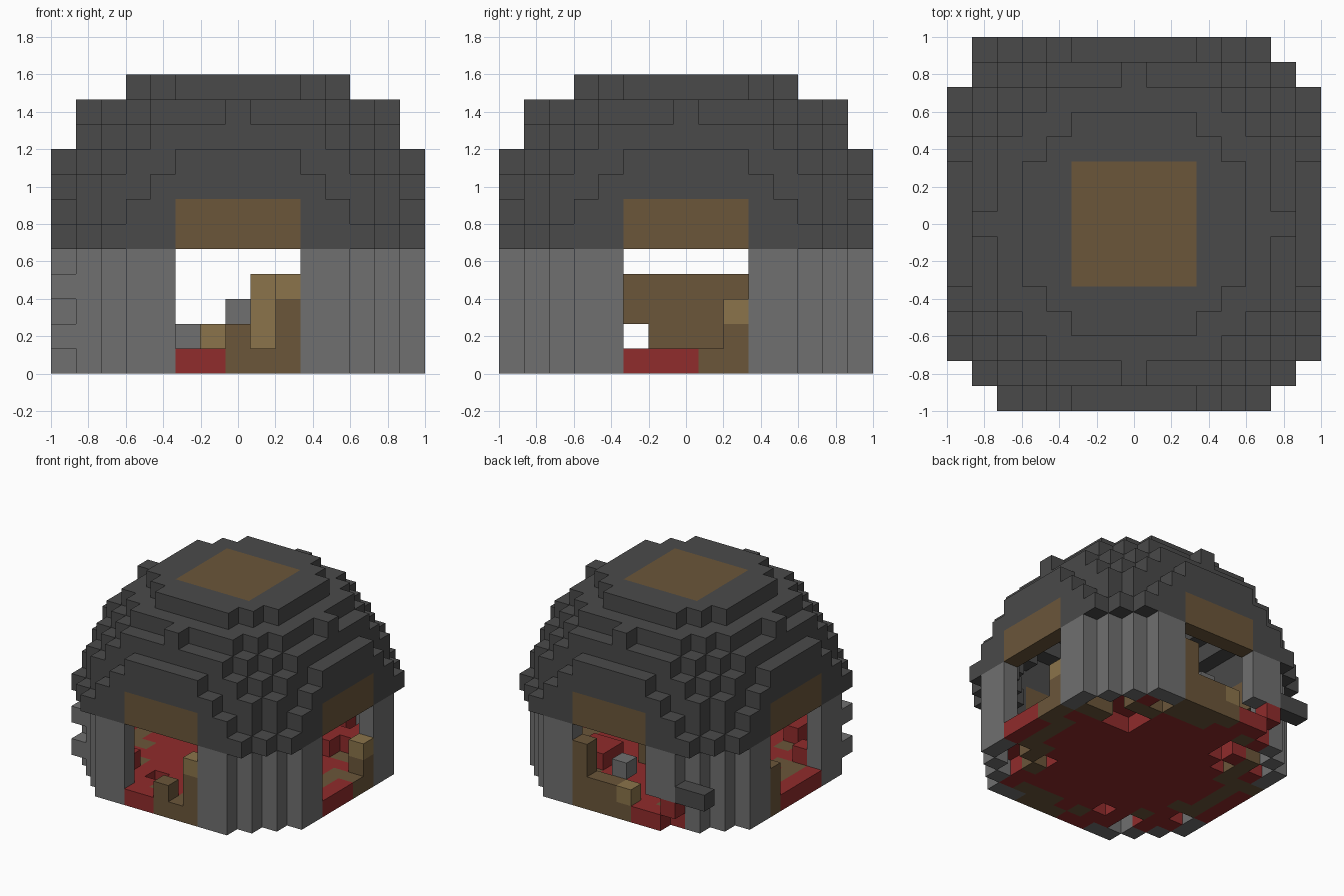
import bpy
import bmesh
import random
from mathutils import Vector

cube = bpy.data.objects.get("Cube")
if cube:
    bpy.data.objects.remove(cube, do_unlink=True)

S = 2 / 15          # block size
MID = 4             # block layer at the dome's centre
random.seed(4)


def material(name, rgb):
    m = bpy.data.materials.new(name)
    m.use_nodes = True
    m.diffuse_color = (*rgb, 1)
    m.node_tree.nodes["Principled BSDF"].inputs["Base Color"].default_value = (*rgb, 1)
    return m


MATS = {
    "stone": material("grey stone", (0.162, 0.162, 0.162)),
    "slate": material("dark slate", (0.068, 0.068, 0.068)),
    "plank": material("brown plank", (0.147, 0.093, 0.042)),
    "oak": material("light oak", (0.258, 0.174, 0.069)),
    "carpet": material("red carpet", (0.28, 0.025, 0.025)),
}
PARTS = {}          # part name -> (material, set of cells)
grid = range(-7, 8)


def part(name, mat, cells):
    cells = set(cells)
    for _, other in PARTS.values():
        other -= cells
    PARTS[name] = (mat, cells)


def box(xs, ys, zs):
    """All cells between inclusive (low, high) pairs."""
    return {(x, y, z) for x in range(xs[0], xs[1] + 1)
            for y in range(ys[0], ys[1] + 1) for z in range(zs[0], zs[1] + 1)}


def in_ball(x, y, z):
    return x * x + y * y + (z - MID) ** 2 <= 72


def in_ring(x, y):
    return x * x + y * y <= 70


# Round wall with a square doorway on each side
wall = {(x, y, z) for x in grid for y in grid for z in range(5)
        if in_ring(x, y) and not all(in_ring(x + a, y + b)
                                     for a, b in ((1, 0), (-1, 0), (0, 1), (0, -1)))}
wall -= box((-2, 2), (-7, 7), (0, 3)) | box((-7, 7), (-2, 2), (0, 3))
wall -= box((-4, -3), (7, 7), (0, 1))
wall |= {(-7, -5, 1), (-7, -5, 3)}
part("wall", "stone", wall)

# Stepped dome shell with a wider eave course
dome = {(x, y, z) for x in grid for y in grid for z in range(5, 12)
        if in_ball(x, y, z) and not all(in_ball(x + a, y + b, z + c) for a, b, c in
                                        ((1, 0, 0), (-1, 0, 0), (0, 1, 0), (0, -1, 0), (0, 0, 1)))}
dome |= {(x, y, 5) for x in grid for y in grid if 50 <= x * x + y * y <= 74}
part("dome", "slate", dome)
part("side_ledge", "slate", box((-6, -5), (7, 7), (2, 2)))

# Brown panels over the doorways and on the crown
panels = box((-2, 2), (-2, 2), (11, 11))
for s in (-7, 7):
    panels |= box((-2, 2), (s, s), (5, 6)) | box((s, s), (-2, 2), (5, 6))
part("panels", "plank", panels)

# Carpet floor with a broken wooden border and a few raised tiles
inside = {(x, y) for x in grid for y in grid if in_ring(x, y) and (x, y, 0) not in wall}
inside |= {(-4, 7), (-3, 7)}
carpet = {(x, y, 0) for x, y in inside}
border = {(x, y, 0) for x, y in sorted(inside)
          if 26 < x * x + y * y < 46 and random.random() < 0.6}
raised = {(x, y) for x, y in sorted(inside)
          if min(abs(x), abs(y)) >= 3 and random.random() < 0.3}
carpet -= {(x, y, 0) for x, y in raised} | {(-2, -5, 0)}
carpet |= {(x, y, 1) for x, y in raised}
part("carpet", "carpet", carpet)
part("floor_border", "plank", border & carpet)

# Inner partition
part("partition", "plank", box((1, 1), (-2, 2), (1, 3)) - {(1, -2, 1)})
part("partition_post", "oak", box((1, 1), (-3, -3), (1, 3)))

# Door frames and sills
part("front_door_post", "plank", box((2, 2), (-7, -7), (0, 2)))
part("front_sill", "plank", box((0, 0), (-7, -7), (0, 1)) | {(1, -7, 0)})
part("back_door_post", "plank", box((2, 2), (7, 7), (0, 3)))
part("back_sill", "plank", box((0, 1), (7, 7), (0, 1)) | {(-1, 7, 0)})
part("left_door_post", "plank", box((7, 7), (2, 2), (0, 1)) | {(7, 1, 0)})
part("right_door_post", "plank", box((-7, -7), (2, 2), (0, 2)))
part("oak_blocks", "oak", {(2, -7, 3), (-1, 7, 1), (7, 2, 2)})
part("inner_stones", "stone", {(-2, 5, 1), (0, 6, 2)})

# Turn the cells of each part into a mesh of its exposed faces
solid = set().union(*(cells for _, cells in PARTS.values()))
for name, (mat, cells) in PARTS.items():
    bm = bmesh.new()
    for c in sorted(cells):
        for axis in range(3):
            for sign in (-1, 1):
                n = Vector((0, 0, 0))
                n[axis] = sign
                if tuple(int(c[i] + n[i]) for i in range(3)) in solid:
                    continue
                u = Vector((0, 0, 0))
                u[(axis + 1) % 3] = 1
                v = n.cross(u)
                mid = Vector(c) + Vector((0, 0, 0.5)) + n / 2
                corners = (mid + (a * u + b * v) / 2
                           for a, b in ((-1, -1), (1, -1), (1, 1), (-1, 1)))
                bm.faces.new([bm.verts.new(p * S) for p in corners])
    bmesh.ops.remove_doubles(bm, verts=bm.verts, dist=0.001)
    mesh = bpy.data.meshes.new(name)
    bm.to_mesh(mesh)
    bm.free()
    mesh.materials.append(MATS[mat])
    bpy.context.collection.objects.link(bpy.data.objects.new(name, mesh))
